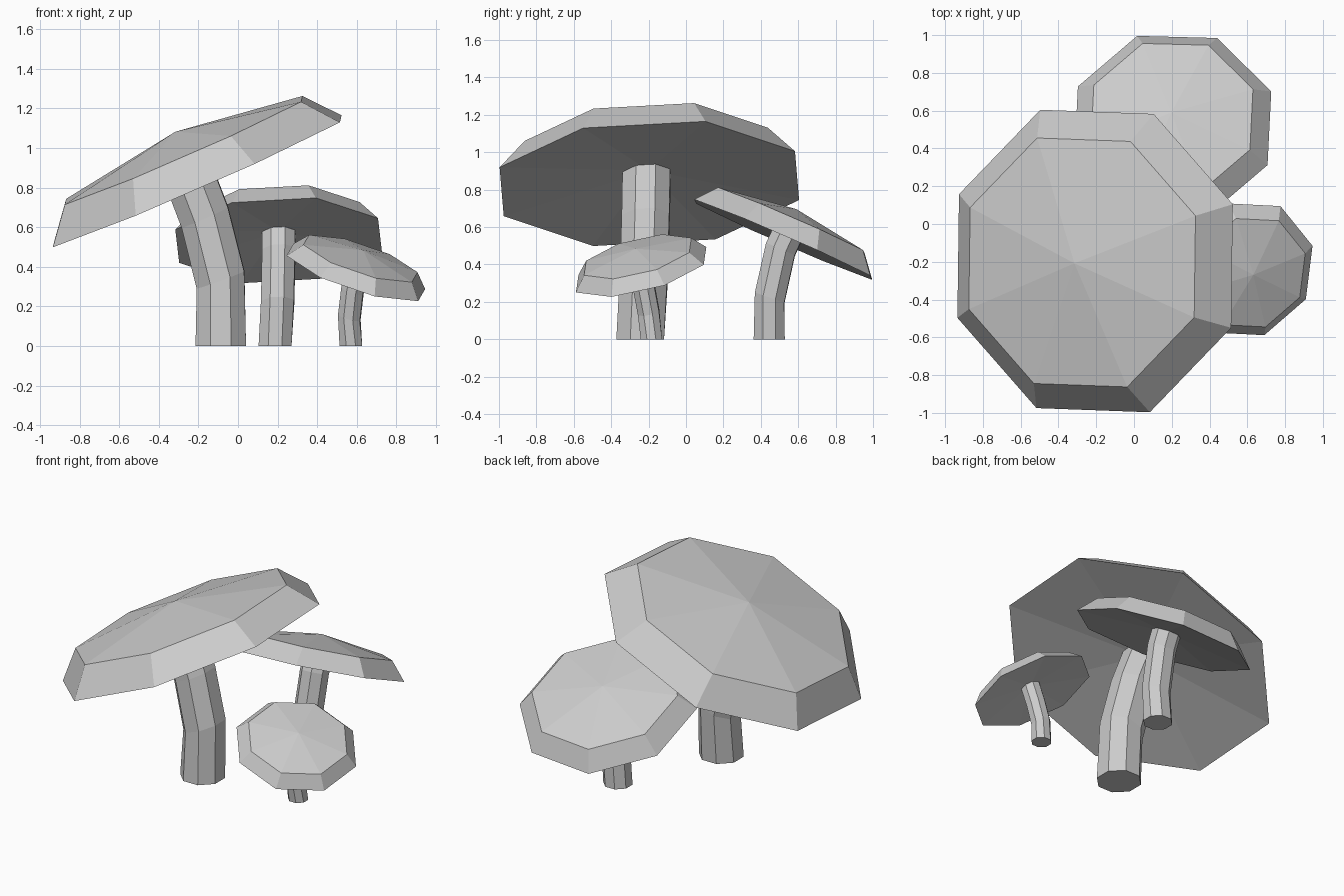
import bpy, bmesh
from math import radians, cos, sin, pi
from mathutils import Vector, Euler

if "Cube" in bpy.data.objects:
    bpy.data.objects.remove(bpy.data.objects["Cube"])

SIDES = 8


def ring(bm, centre, rot, radius, height=0.0):
    """Octagon of vertices around a tilted axis."""
    verts = []
    for k in range(SIDES):
        a = 2 * pi * (k + 0.5) / SIDES
        p = Vector((radius * cos(a), radius * sin(a), height))
        p.rotate(rot)
        verts.append(bm.verts.new(Vector(centre) + p))
    return verts


def tip(bm, centre, rot, height):
    p = Vector((0, 0, height))
    p.rotate(rot)
    return bm.verts.new(Vector(centre) + p)


def bridge(bm, a, b):
    for k in range(SIDES):
        j = (k + 1) % SIDES
        bm.faces.new((a[k], a[j], b[j], b[k]))


def fan(bm, loop, point):
    for k in range(SIDES):
        bm.faces.new((loop[k], loop[(k + 1) % SIDES], point))


def finish(bm, name):
    bmesh.ops.recalc_face_normals(bm, faces=bm.faces[:])
    mesh = bpy.data.meshes.new(name)
    bm.to_mesh(mesh)
    bm.free()
    bpy.context.collection.objects.link(bpy.data.objects.new(name, mesh))


def tilt(degrees, amount=1.0):
    return Euler([radians(d) * amount for d in degrees])


# Cap: sloped rim band, shallow domed top, slightly hollow underside
def cap(name, centre, degrees, r):
    bm = bmesh.new()
    rot = tilt(degrees)
    rim = ring(bm, centre, rot, r)
    upper = ring(bm, centre, rot, r * 0.823, r * 0.2)
    bridge(bm, rim, upper)
    fan(bm, upper, tip(bm, centre, rot, r * 0.32))
    fan(bm, rim, tip(bm, centre, rot, r * 0.09))
    finish(bm, name)


# Stem: bent octagonal column that gradually leans to the cap's tilt
def stem(name, path, degrees, r):
    bm = bmesh.new()
    loops = [ring(bm, p, tilt(degrees, t), r)
             for p, t in zip(path, (0, 0.85, 1, 1))]
    for a, b in zip(loops, loops[1:]):
        bridge(bm, a, b)
    bm.faces.new(loops[0])
    bm.faces.new(loops[-1])
    finish(bm, name)


# name, cap centre, cap tilt, cap radius, stem radius, stem path
mushrooms = [
    ("large", (-0.206, -0.196, 0.832), (3.4, -23.5, -2.1), 0.856, 0.138,
     [(-0.087, -0.245, 0), (-0.088, -0.225, 0.335),
      (-0.167, -0.215, 0.65), (-0.27, -0.21, 0.92)]),
    ("medium", (0.205, 0.52, 0.533), (-23.4, -3.2, -1.5), 0.555, 0.09,
     [(0.187, 0.445, 0), (0.2, 0.447, 0.22),
      (0.206, 0.505, 0.48), (0.206, 0.565, 0.61)]),
    ("small", (0.595, -0.24, 0.372), (12.8, 19.0, -2.9), 0.381, 0.062,
     [(0.57, -0.185, 0), (0.562, -0.2, 0.145),
      (0.578, -0.225, 0.28), (0.605, -0.25, 0.415)]),
]
for label, centre, degrees, r, sr, path in mushrooms:
    cap(label + "_cap", centre, degrees, r)
    stem(label + "_stem", path, degrees, sr)
